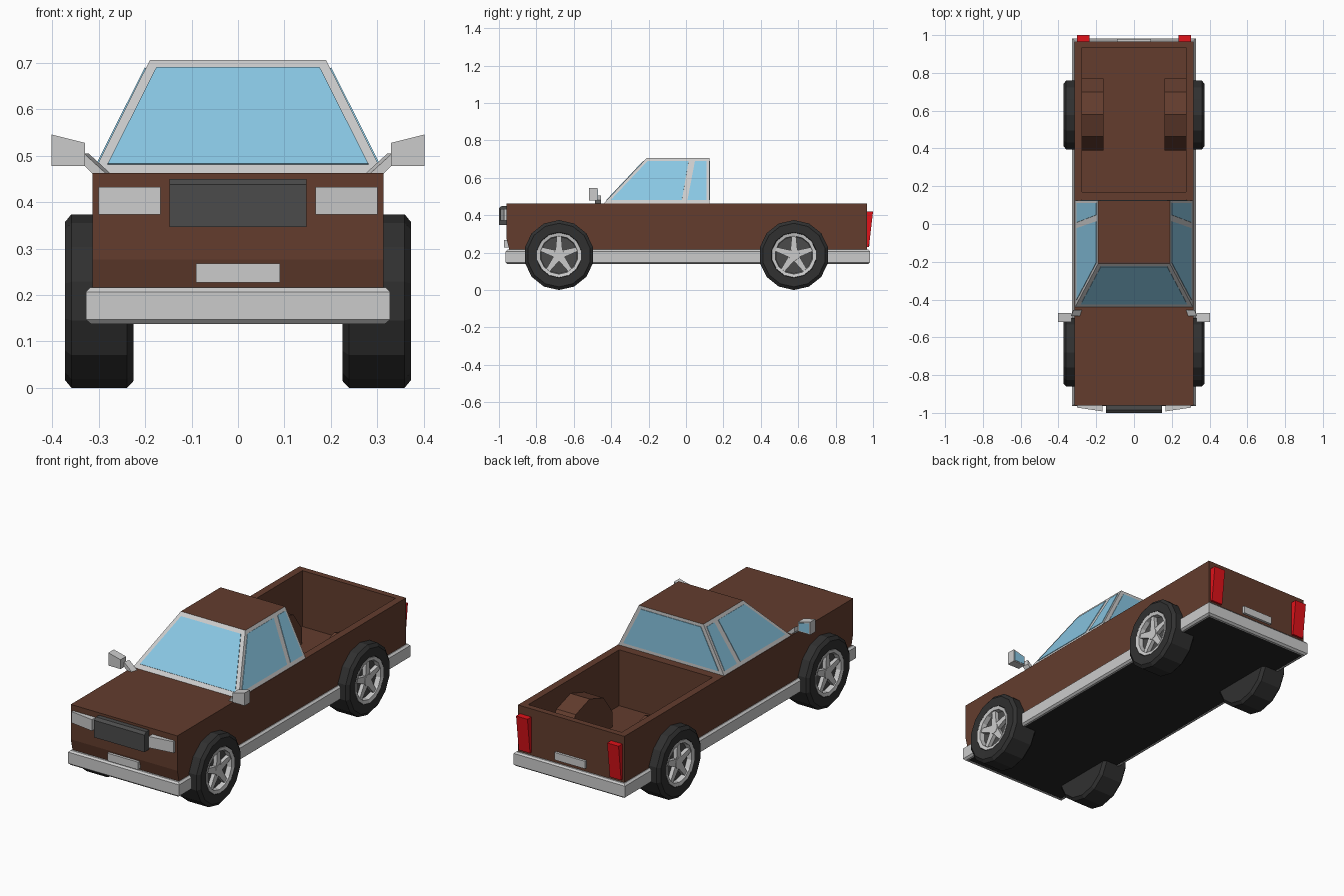
import bpy, bmesh
from math import sin, cos, pi
from mathutils import Vector

if "Cube" in bpy.data.objects:
    bpy.data.objects.remove(bpy.data.objects["Cube"])


def material(name, rgb):
    m = bpy.data.materials.new(name)
    m.diffuse_color = (*rgb, 1)
    m.use_nodes = True
    m.node_tree.nodes["Principled BSDF"].inputs["Base Color"].default_value = m.diffuse_color
    return m


BROWN = material("brown_paint", (0.125, 0.046, 0.027))
GLASS = material("window_glass", (0.25, 0.57, 0.77))
RED = material("red_lens", (0.75, 0.006, 0.01))
RUBBER = material("rubber", (0.03, 0.03, 0.03))
DARK = material("dark_trim", (0.07, 0.07, 0.07))
UNDER = material("underside", (0.018, 0.018, 0.018))


def finish(name, bm, mat=None):
    bmesh.ops.recalc_face_normals(bm, faces=bm.faces)
    me = bpy.data.meshes.new(name)
    bm.to_mesh(me)
    bm.free()
    ob = bpy.data.objects.new(name, me)
    bpy.context.collection.objects.link(ob)
    if mat:
        me.materials.append(mat)
    return ob


def loft(name, loops, mat=None, caps=True, closed=False):
    """Skin equal-length point loops."""
    bm = bmesh.new()
    rings = [[bm.verts.new(p) for p in l] for l in loops]
    pairs = list(zip(rings, rings[1:])) + ([(rings[-1], rings[0])] if closed else [])
    n = len(rings[0])
    for a, b in pairs:
        for i in range(n):
            j = (i + 1) % n
            bm.faces.new((a[i], a[j], b[j], b[i]))
    if caps and not closed:
        bm.faces.new(rings[0])
        bm.faces.new(rings[-1])
    return finish(name, bm, mat)


def prism(name, pts, vec, mat=None):
    """Flat outline pushed along a vector."""
    v = Vector(vec)
    return loft(name, [pts, [Vector(p) + v for p in pts]], mat)


def rect(hx, y0, y1, z):
    return [(-hx, y0, z), (hx, y0, z), (hx, y1, z), (-hx, y1, z)]


def box(name, x0, x1, y0, y1, z0, z1, mat=None):
    return prism(name, [(x0, y0, z0), (x1, y0, z0), (x1, y1, z0), (x0, y1, z0)],
                 (0, 0, z1 - z0), mat)


def lathe(name, profile, s, cy, cz, mat=None, n=14, closed=False):
    """Spin (radius, x) points about the axle."""
    loops = [[(s * x, cy + r * sin(2 * pi * i / n), cz + r * cos(2 * pi * i / n))
              for i in range(n)] for r, x in profile]
    return loft(name, loops, mat, closed=closed)


# Body shell with the cargo bed hollowed out
side = [(-0.945, 0.15), (-0.945, 0.215), (-0.96, 0.277), (-0.96, 0.463),
        (0.967, 0.463), (0.967, 0.15)]
body = prism("body", [(-0.314, y, z) for y, z in side], (0.628, 0, 0), BROWN)
cutter = box("bed_cutter", -0.275, 0.275, 0.17, 0.935, 0.165, 0.6, BROWN)
cutter.hide_render = True
cutter.hide_viewport = True
cut = body.modifiers.new("bed", 'BOOLEAN')
cut.operation = 'DIFFERENCE'
cut.object = cutter
box("underside", -0.313, 0.313, -0.945, 0.966, 0.14, 0.152, UNDER)

# Bumper band running all the way round
loft("bumper_band", [rect(0.308, -0.943, 0.962, 0.138), rect(0.317, -0.955, 0.972, 0.138),
                     rect(0.328, -0.964, 0.983, 0.147), rect(0.328, -0.964, 0.983, 0.207),
                     rect(0.318, -0.955, 0.975, 0.216), rect(0.308, -0.943, 0.962, 0.216)],
     closed=True)

# Cab: grey frame with a painted roof
ZB, ZT = 0.463, 0.706
cab = loft("cab", [rect(0.312, -0.44, 0.125, ZB), rect(0.19, -0.21, 0.125, ZT)])
cab.data.materials.append(None)
cab.data.materials.append(BROWN)
for p in cab.data.polygons:
    if p.normal.z > 0.99:
        p.material_index = 1


def slope(a, b, z):
    return a + (b - a) * (z - ZB) / (ZT - ZB)


# Windscreen and rear window
lo, hi = 0.481, 0.689
outline = [(-0.281, lo), (0.281, lo), (0.176, hi), (-0.176, hi)]
prism("windscreen", [(x, slope(-0.44, -0.21, z), z) for x, z in outline],
      (0, -0.002, 0.002), GLASS)
prism("rear_window", [(x, 0.125, z) for x, z in outline], (0, 0.003, 0), GLASS)

# Side windows, split by the slanted pillar
panes = {"front_side_window": [(-0.402, lo), (-0.022, lo), (0.014, hi), (-0.205, hi)],
         "rear_side_window": [(0.008, lo), (0.11, lo), (0.11, hi), (0.048, hi)]}
for s in (1, -1):
    for name, pts in panes.items():
        prism(name, [(s * slope(0.312, 0.19, z), y, z) for y, z in pts],
              (s * 0.0025, 0, 0.0012), GLASS)

# Grille and number plates
prism("grille", [(-0.148, y, z) for y, z in
                 [(-0.95, 0.347), (-1.0, 0.347), (-1.0, 0.438), (-0.985, 0.45), (-0.95, 0.45)]],
      (0.296, 0, 0), DARK)
box("front_plate", -0.09, 0.09, -0.972, -0.94, 0.227, 0.268)
box("rear_plate", -0.09, 0.09, 0.96, 0.98, 0.235, 0.275)

for s in (1, -1):
    # Headlight and tail light
    prism("headlight", [(s * x, y, 0.373) for x, y in
                        [(0.167, -0.95), (0.167, -0.992), (0.301, -0.972), (0.301, -0.95)]],
          (0, 0, 0.06))
    prism("tail_light", [(s * 0.235, y, z) for y, z in
                         [(0.955, 0.23), (0.978, 0.23), (1.0, 0.42), (0.955, 0.42)]],
          (s * 0.067, 0, 0), RED)

    # Wing mirror: housing, glass and arm
    prism("mirror_housing", [(s * x, -0.518, z) for x, z in
                             [(0.33, 0.478), (0.402, 0.478), (0.402, 0.546), (0.33, 0.528)]],
          (0, 0.046, 0))
    prism("mirror_glass", [(s * x, -0.472, z) for x, z in
                           [(0.336, 0.484), (0.396, 0.484), (0.396, 0.538), (0.336, 0.523)]],
          (0, 0.002, 0), GLASS)
    prism("mirror_arm", [(s * x, -0.487, z) for x, z in
                         [(0.332, 0.48), (0.332, 0.505), (0.285, 0.462), (0.312, 0.46)]],
          (s * -0.01, 0.032, 0))

    # Wheel housing inside the bed
    arch = [(0.2 * sin(a * pi / 180), 0.187 + 0.2 * cos(a * pi / 180))
            for a in (-72, -36, 0, 36, 72)]
    arch = [(arch[0][0], 0.16)] + arch + [(arch[-1][0], 0.16)]
    prism("wheel_housing", [(s * 0.162, 0.58 + y, z) for y, z in arch],
          (s * 0.125, 0, 0), BROWN)

    # Wheels: tyre, rim ring, hub and five spokes
    for cy in (-0.679, 0.577):
        R = 0.187
        lathe("tyre", [(0.05, 0.225), (0.172, 0.225), (R, 0.239), (R, 0.359), (0.17, 0.373),
                       (0.122, 0.371), (0.116, 0.338), (0.02, 0.338)], s, cy, R, RUBBER)
        lathe("rim", [(0.12, 0.335), (0.12, 0.372), (0.102, 0.368), (0.098, 0.335)],
              s, cy, R, closed=True)
        lathe("rim_dish", [(0.1, 0.336), (0.1, 0.342)], s, cy, R, DARK)
        lathe("hub", [(0.034, 0.338), (0.03, 0.364)], s, cy, R, n=10)
        for k in range(5):
            a = 2 * pi * k / 5
            quad = [(-0.02, 0.015), (0.02, 0.015), (0.011, 0.106), (-0.011, 0.106)]
            prism("spoke", [(s * 0.34, cy + u * cos(a) + v * sin(a),
                             R - u * sin(a) + v * cos(a)) for u, v in quad],
                  (s * 0.022, 0, 0))
